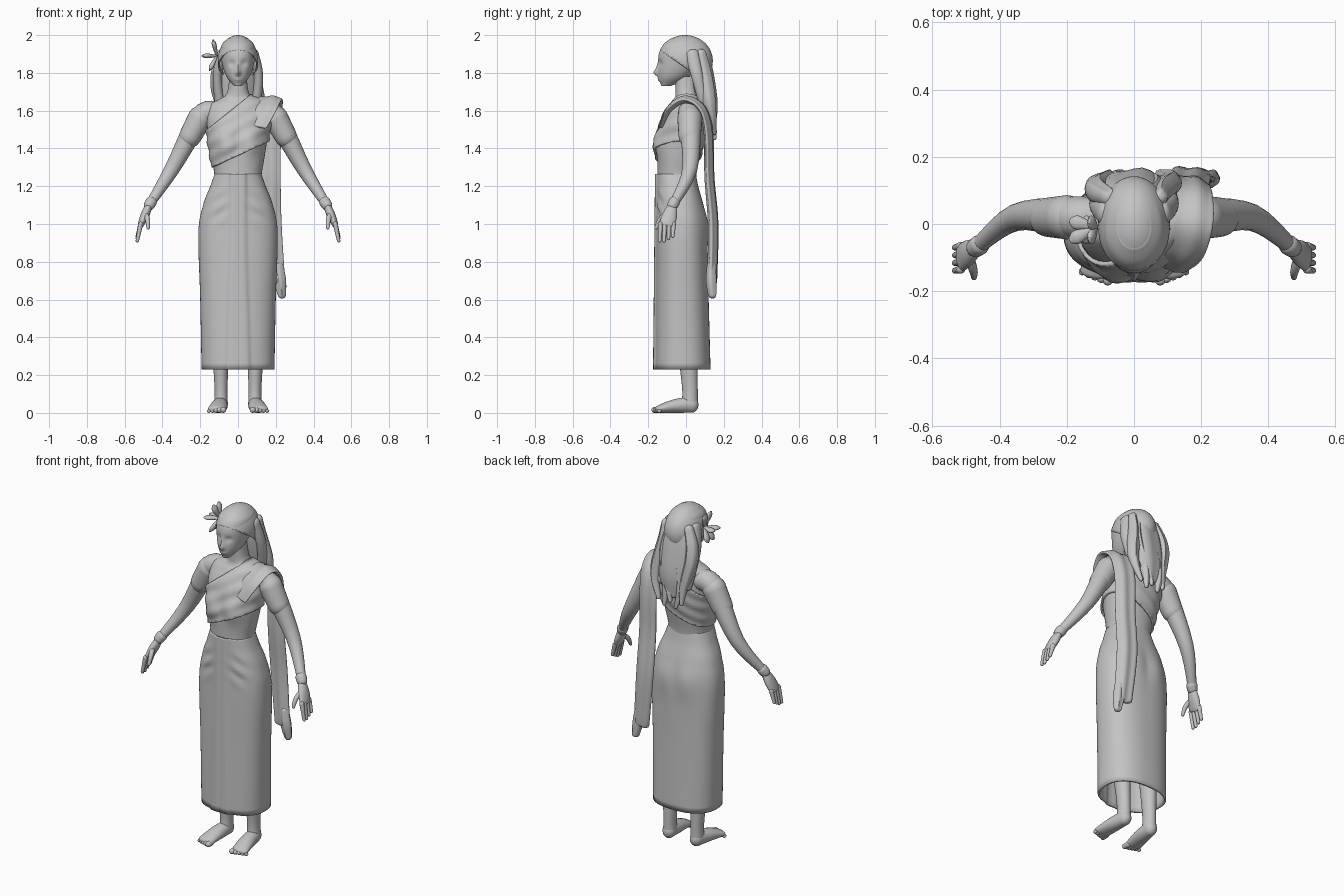
import bpy
import bmesh
from math import sin, cos, exp, pi, tau, radians, copysign
from mathutils import Vector

cube = bpy.data.objects.get("Cube")
if cube:
    bpy.data.objects.remove(cube, do_unlink=True)

GREY = (.55, .55, .55, 1)
grey = bpy.data.materials.new("plain grey")
grey.use_nodes = True
grey.diffuse_color = GREY
grey.node_tree.nodes["Principled BSDF"].inputs["Base Color"].default_value = GREY
made = []
ACROSS = Vector((1, 0, 0))
DEEP = Vector((0, 1, 0))


def smooth_path(rows, steps):
    """Catmull-Rom interpolation through rows of numbers."""
    rows = [Vector(row) for row in rows]
    padded = [rows[0], *rows, rows[-1]]
    path = []
    for a, b, c, d in zip(padded, padded[1:], padded[2:], padded[3:]):
        for step in range(steps):
            t = step / steps
            bend = (2 * a - 5 * b + 4 * c - d) * t * t + (3 * b - a - 3 * c + d) * t ** 3
            path.append(b + ((c - a) * t + bend) / 2)
    return path + [rows[-1]]


def finish(name, bm, thickness=0):
    mesh = bpy.data.meshes.new(name)
    bm.to_mesh(mesh)
    bm.free()
    mesh.materials.append(grey)
    obj = bpy.data.objects.new(name, mesh)
    bpy.context.collection.objects.link(obj)
    made.append(obj)
    if thickness:
        obj.modifiers.new("thickness", "SOLIDIFY").thickness = thickness


def skin(rings, caps=True):
    """Bridge equal rings of points into a surface."""
    bm = bmesh.new()
    loops = [[bm.verts.new(point) for point in ring] for ring in rings]
    for low, high in zip(loops, loops[1:]):
        for j in range(len(low)):
            bm.faces.new((low[j - 1], low[j], high[j], high[j - 1]))
    if caps:
        bm.faces.new(loops[0])
        bm.faces.new(loops[-1])
    bmesh.ops.recalc_face_normals(bm, faces=bm.faces)
    return bm


def loft(rows, sides, power, deform, caps=True):
    """Level superellipse rings from rows of height, half width, front and back."""
    rings = []
    for z, half, front, back in smooth_path(rows, steps=7):
        ring = []
        for j in range(sides):
            angle = tau * j / sides
            c, s = (copysign(abs(v) ** (2 / power), v) for v in (cos(angle), sin(angle)))
            point = Vector((half * c, (front + back) / 2 + s * (back - front) / 2, z))
            point.y += deform(abs(point.x), z, s)
            ring.append(point)
        rings.append(ring)
    return skin(rings, caps)


def tube(name, rows, side=1, axis=DEEP, depth=(1, 1), ripple=0, sides=24):
    """Round-ended tube; rows hold position and width, depth is relative to width."""
    path = smooth_path(rows, steps=5)
    for row in path:
        row.x *= side
    last = len(path) - 1
    stations = []
    for i, row in enumerate(path):
        along = (path[min(i + 1, last)].xyz - path[max(i - 1, 0)].xyz).normalized()
        ratio = depth[0] + (depth[1] - depth[0]) * i / last
        stations.append((row.xyz, along, row.w, row.w * ratio))

    def cap(station, sign):
        point, along, wide, deep = station
        reach = sign * min(wide, deep)
        turns = [pi * k / 9 for k in range(1, 5)]
        return [(point + along * reach * sin(q), along, wide * cos(q), deep * cos(q)) for q in turns]

    stations = cap(stations[0], -1)[::-1] + stations + cap(stations[-1], 1)
    rings = []
    for point, along, wide, deep in stations:
        u = (axis - along * along.dot(axis)).normalized()
        v = along.cross(u)
        angles = [tau * j / sides for j in range(sides)]
        rings.append([point + u * wide * cos(a) + v * deep * sin(a) * (1 + ripple * cos(5 * a))
                      for a in angles])
    finish(name, skin(rings))


def trim(bm, point, normal):
    """Cut away everything on the normal's side of a plane."""
    bmesh.ops.bisect_plane(bm, geom=bm.verts[:] + bm.edges[:] + bm.faces[:], plane_co=point,
                           plane_no=Vector(normal).normalized(), clear_outer=True)


def bump(dx, dz, width, height):
    return exp(-(dx / width) ** 2 - (dz / height) ** 2)


# Torso and neck
def torso_shape(x, z, s):
    return -.032 * bump(x - .075, z - 1.43, .06, .065) * max(0, -s)


def torso_surface(sides):
    return loft([(1.15, .14, -.15, .06), (1.25, .125, -.15, .055), (1.35, .14, -.15, .07),
                 (1.45, .155, -.14, .09), (1.55, .165, -.125, .1), (1.63, .15, -.08, .09),
                 (1.66, .1, -.06, .08), (1.69, .06, -.055, .06), (1.78, .045, -.06, .05)],
                sides, power=2.2, deform=torso_shape)


finish("torso", torso_surface(sides=64))

# Diagonal chest drape: a rippled copy of the torso trimmed by two slanted planes
drape = torso_surface(sides=96)
drape.normal_update()
normals = [vert.normal.copy() for vert in drape.verts]
for vert, normal in zip(drape.verts, normals):
    fold = sin(80 * vert.co.z - 45 * vert.co.x)
    vert.co += normal * (.011 + .003 * fold)
trim(drape, point=(.06, 0, 1.68), normal=(-.8, 0, 1))
trim(drape, point=(-.12, 0, 1.31), normal=(.4, 0, -.9))
finish("chest_drape", drape, thickness=.012)


# Wrapped skirt with a raised front pleat and gathered hips
def skirt_shape(x, z, s):
    if s > 0:
        return .014 * s * bump(x - .075, z - 1, .07, .1)
    pleat_half = .043 + .03 * max(0, .9 - z)
    pleat = 1 / (1 + exp(min(50, (x - pleat_half) / .003)))
    groove = bump(x, 0, .007, 1)
    gather = sin(75 * z + 45 * x) * bump(x - .11, z - 1.08, .05, .09)
    return -s * (.003 * groove + .006 * gather - .01 * pleat)


skirt_rows = [(.23, .193, .13), (.6, .2, .12), (.95, .21, .11), (1.1, .185, .09),
              (1.2, .147, .065), (1.265, .124, .052)]
skirt = loft([(z, half, -.155 - .01 * (1.2 - z), back) for z, half, back in skirt_rows],
             sides=144, power=2.4, deform=skirt_shape, caps=False)
finish("skirt", skirt, thickness=.012)


# Head with nose, eye sockets and lips
def face_shape(x, z, s):
    sockets = .011 * bump(x - .033, z - 1.85, .018, .016)
    nose = .022 * bump(x, z - 1.8, .013, .017) + .01 * bump(x, z - 1.825, .009, .025)
    lips = .007 * bump(x, z - 1.764, .02, .008)
    return (sockets - nose - lips) * max(0, -s)


head = loft([(1.73, .02, -.13, -.08), (1.775, .058, -.145, .01), (1.83, .08, -.147, .07),
             (1.9, .092, -.144, .11), (1.95, .085, -.12, .1), (1.985, .05, -.075, .06)],
            sides=80, power=2.1, deform=face_shape)
finish("head", head)

# Hair cap, open over the face
hair = bmesh.new()
bmesh.ops.create_uvsphere(hair, u_segments=48, v_segments=32, radius=1)
bmesh.ops.scale(hair, vec=(.107, .147, .136), verts=hair.verts)
bmesh.ops.translate(hair, vec=(0, -.005, 1.864), verts=hair.verts)
trim(hair, point=(0, -.137, 1.92), normal=(0, -.7, -1))
finish("hair_cap", hair, thickness=.008)

# Long hair: a core mass with wavy locks over it
tube("hair_back", [(0, .07, 1.92, .07), (0, .085, 1.8, .1), (0, .115, 1.63, .095), (0, .13, 1.52, .05)],
     axis=ACROSS, depth=(.6, .5), ripple=.1)
for i in range(-2, 3):
    sway = copysign(.014, i % 2 - .5)
    lock = []
    for k in range(6):
        t = k / 5
        x = .047 * i * (.8 + .3 * sin(pi * t)) + sway * sin(tau * t)
        lock.append((x, .08 + .07 * t, 1.9 - (.43 + sway) * t, .012 + .024 * sin(pi * (.2 + .8 * t))))
    tube("hair_lock", lock, axis=ACROSS, ripple=.12)

# Flower by the right temple
heart = Vector((-.112, -.01, 1.89))
for degrees in (105, 180, 240):
    for lean in (-.04, .02):
        reach = Vector((.08 * cos(radians(degrees)), lean, .09 * sin(radians(degrees))))
        tube("flower_petal", [(*(heart + reach * t), .006 + .015 * sin(pi * t ** 2)) for t in (0, .7, .95)],
             depth=(.8, .4), sides=14)

# Shoulder sash falling down the back, with a loose folded end
SLANT = Vector((1, -.2, 0))
tube("sash", [(.11, -.13, 1.52, .045), (.145, -.085, 1.61, .062), (.165, 0, 1.66, .07),
              (.17, .085, 1.61, .066), (.165, .12, 1.48, .064), (.165, .125, 1.25, .062),
              (.17, .145, 1, .062), (.195, .14, .7, .055)],
     axis=SLANT, depth=(.2, .4), ripple=.2, sides=40)
tube("sash_fold", [(.21, .135, .78, .03), (.222, .135, .7, .033), (.233, .14, .625, .022)],
     axis=SLANT, depth=(.7, .9), ripple=.15)

# Limbs, built once per side
chest, shoulder = Vector((.12, .02, 1.59, .06)), Vector((.2, .02, 1.56, .06))
elbow, wrist = Vector((.35, .02, 1.29, .04)), Vector((.47, -.07, 1.1, .023))
knuckles = Vector((.513, -.1, 1, .042))
swell = Vector((0, 0, 0, .006))
for label, side in (("left", 1), ("right", -1)):
    tube("hair_side_" + label, [(.085, .03, 1.9, .025), (.108, .055, 1.8, .024),
                                (.104, .08, 1.7, .025), (.085, .115, 1.58, .03)],
         side, axis=ACROSS, depth=(1.5, 1))

    # Arm, sleeve and bracelet
    tube(label + "_arm", [chest, shoulder, elbow, wrist], side)
    tube(label + "_sleeve", [shoulder.lerp(elbow, t) + swell for t in (0, .2, .36)], side)
    tube(label + "_bracelet", [wrist.lerp(elbow, t) + swell for t in (.08, .04, 0)], side)

    # Hand
    tube(label + "_palm", [wrist, wrist.lerp(knuckles, .5) + swell, knuckles], side, depth=(.8, .4))
    for i in range(4):
        root = Vector((.515, knuckles.y + .034 - .023 * i, knuckles.z, .013))
        drop = .065 + .012 * min(i, 2)
        curl = Vector((.018, -.004, -drop, -.004))
        tube(label + "_finger", [root, root + curl * .6, root + curl], side, sides=12)
    tube(label + "_thumb", [(.49, -.1, 1.055, .015), (.478, -.138, 1.02, .013), (.476, -.158, .98, .009)],
         side, sides=12)

    # Leg, foot and toes
    tube(label + "_leg", [(.09, .02, .05, .036), (.09, .02, .15, .035), (.095, 0, .45, .05)],
         side, axis=ACROSS, depth=(1.2, 1.2))
    tube(label + "_foot", [(.09, .03, .044, .036), (.1, -.06, .036, .045), (.112, -.145, .02, .048)],
         side, axis=ACROSS, depth=(1.2, .4))
    for i in range(5):
        size = .016 - .0015 * i
        base = Vector((.078 + .019 * i, -.14, size, size))
        tube(label + "_toe", [base, base + Vector((0, .006 * i - .027, 0, 0))], side, axis=ACROSS, sides=12)

# Smooth shading, keeping cloth edges crisp
bpy.ops.object.select_all(action="DESELECT")
for obj in made:
    obj.select_set(True)
bpy.context.view_layer.objects.active = made[0]
bpy.ops.object.shade_smooth_by_angle(angle=radians(50))
